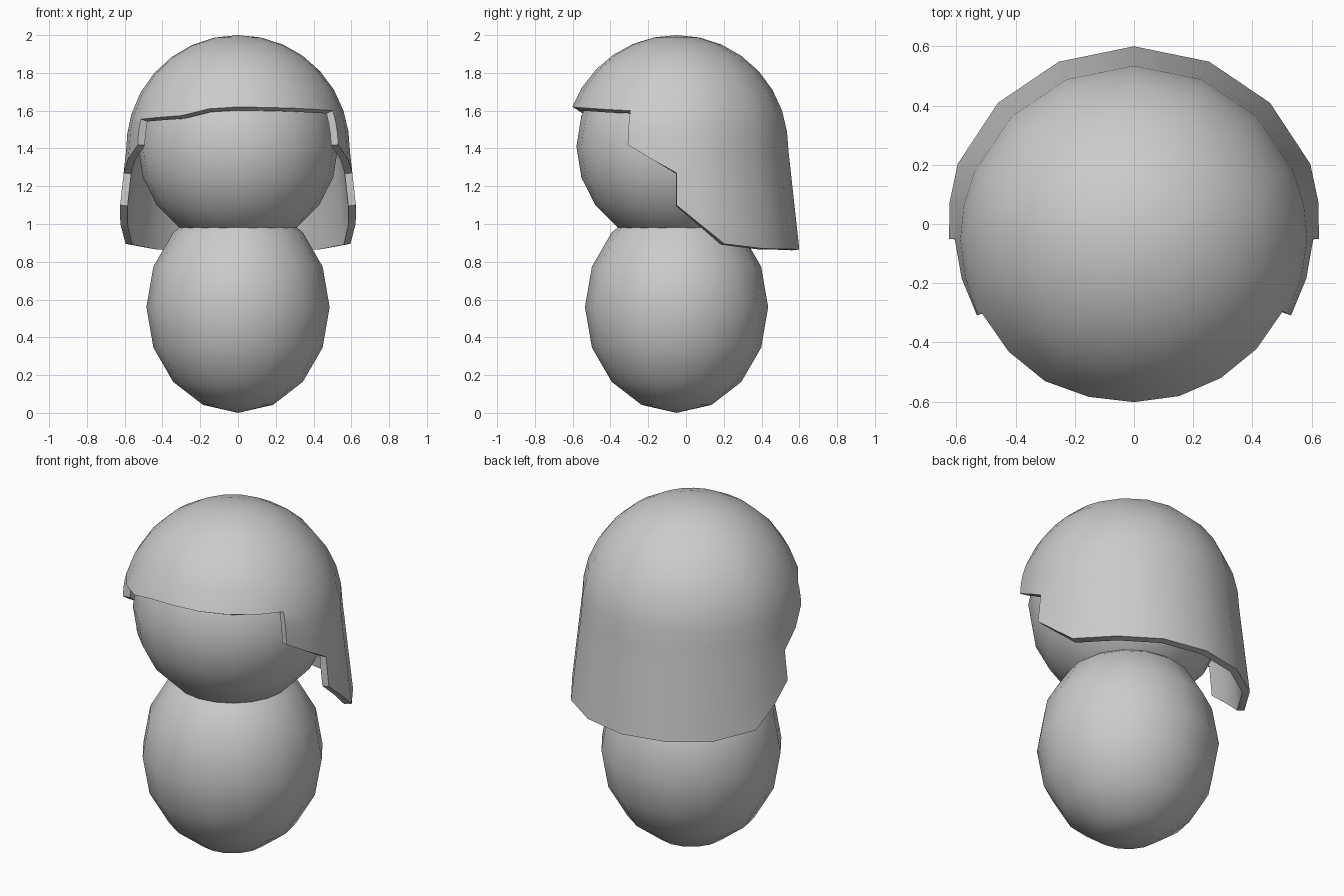
import bpy, bmesh
from math import sin, cos, acos, sqrt, radians

if "Cube" in bpy.data.objects:
    bpy.data.objects.remove(bpy.data.objects["Cube"], do_unlink=True)

AXIS_Y = -0.05    # all parts share this vertical axis
HEAD_Z = 1.41
DOME_R = 0.59

grey = bpy.data.materials.new("plain grey")
grey.use_nodes = True
grey.diffuse_color = (0.6, 0.6, 0.6, 1)
grey.node_tree.nodes["Principled BSDF"].inputs["Base Color"].default_value = (0.6, 0.6, 0.6, 1)


def finish(obj, angle):
    obj.data.materials.append(grey)
    bpy.ops.object.select_all(action="DESELECT")
    obj.select_set(True)
    bpy.context.view_layer.objects.active = obj
    bpy.ops.object.shade_smooth_by_angle(angle=radians(angle))


def ball(name, z, radius, height, segments):
    bpy.ops.mesh.primitive_uv_sphere_add(segments=segments, ring_count=segments // 2,
                                         radius=1, location=(0, AXIS_Y, z))
    obj = bpy.context.object
    obj.name = name
    obj.scale = (radius, radius, height)
    bpy.ops.object.transform_apply(location=False, rotation=False, scale=True)
    finish(obj, 50)


def lerp(points, t):
    """Piecewise linear height along a rim."""
    for (a, va), (b, vb) in zip(points, points[1:]):
        if t <= b:
            return va + (vb - va) * max(0, t - a) / (b - a)
    return points[-1][1]


# Body and head
ball("body", 0.56, 0.485, 0.56, 16)
ball("head", HEAD_Z, 0.53, 0.53, 20)

# Hair shell rims: height against angle from the front
BROW_LEFT = [(0, 1.62), (28, 1.615), (64, 1.6), (180, 1.6)]
BROW_RIGHT = [(0, 1.62), (12, 1.62), (30, 1.575), (64, 1.555), (113, 1.6), (180, 1.6)]
CHEEK = [(64, 1.42), (90, 1.27), (180, 1.27)]
NAPE = [(90, 1.1), (113, 0.895), (135, 0.87), (180, 0.865)]
half = [0, 16, 32, 48, 64, 77, 90, 101, 113, 135, 157]
angles = half + [180] + [-a for a in reversed(half[1:])]
DOME_ROWS, SIDE_ROWS = 6, 3


def shell_radius(z):
    if z > HEAD_Z:
        return sqrt(max(0, DOME_R ** 2 - (z - HEAD_Z) ** 2))
    return DOME_R + 0.11 * (HEAD_Z - z)


def column_heights(angle):
    """Heights from the crown down, stopping at the rim for this angle."""
    a = abs(angle)
    brow = lerp(BROW_LEFT if angle >= 0 else BROW_RIGHT, a)
    sweep = acos((brow - HEAD_Z) / DOME_R)
    zs = [HEAD_Z + DOME_R * cos(sweep * i / DOME_ROWS) for i in range(1, DOME_ROWS + 1)]
    levels = [brow]
    if a >= 64:
        levels.append(lerp(CHEEK, a))
    if a >= 90:
        levels.append(lerp(NAPE, a))
    for top, low in zip(levels, levels[1:]):
        zs += [top + (low - top) * i / SIDE_ROWS for i in range(1, SIDE_ROWS + 1)]
    return zs


bm = bmesh.new()
crown = bm.verts.new((0, 0, HEAD_Z + DOME_R))
columns = []
for angle in angles:
    t = radians(angle)
    columns.append([bm.verts.new((shell_radius(z) * sin(t), -shell_radius(z) * cos(t), z))
                    for z in column_heights(angle)])
for left, right in zip(columns, columns[1:] + columns[:1]):
    bm.faces.new((crown, left[0], right[0]))
    for i in range(min(len(left), len(right)) - 1):
        bm.faces.new((left[i], left[i + 1], right[i + 1], right[i]))
mesh = bpy.data.meshes.new("hair_shell")
bm.to_mesh(mesh)
bm.free()
hair = bpy.data.objects.new("hair_shell", mesh)
hair.location.y = AXIS_Y
bpy.context.collection.objects.link(hair)
solid = hair.modifiers.new("thickness", "SOLIDIFY")
solid.thickness = 0.04
solid.offset = -1
bpy.context.view_layer.objects.active = hair
bpy.ops.object.modifier_apply(modifier=solid.name)
finish(hair, 40)
